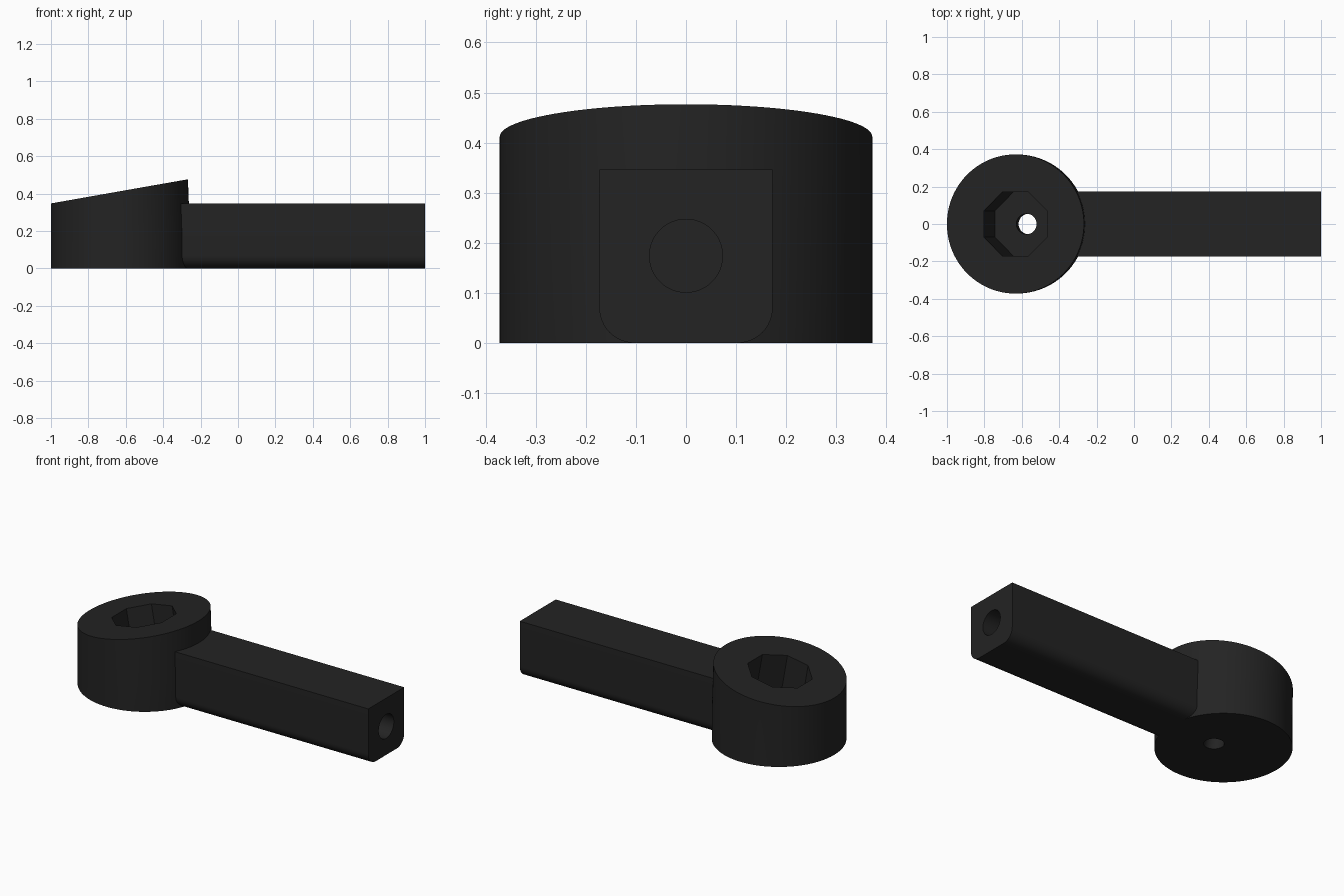
import bpy
import bmesh
from math import radians, sin, cos, pi
from mathutils import Matrix, Vector

cube = bpy.data.objects.get("Cube")
if cube:
    bpy.data.objects.remove(cube, do_unlink=True)

# Single near-black plastic
black = bpy.data.materials.new("black_plastic")
black.use_nodes = True
colour = (0.017, 0.017, 0.017, 1)
black.diffuse_color = colour
black.node_tree.nodes["Principled BSDF"].inputs["Base Color"].default_value = colour

TILT = Matrix.Rotation(radians(-10), 4, "Y")
RADIUS = 0.372
TOP = Vector((-0.634, 0, 0.412))


def loft(name, rings):
    """Closed solid skinned through rings of equal point count."""
    bm = bmesh.new()
    loops = [[bm.verts.new(p) for p in ring] for ring in rings]
    n = len(loops[0])
    for a, b in zip(loops, loops[1:]):
        for i in range(n):
            j = (i + 1) % n
            bm.faces.new((a[i], a[j], b[j], b[i]))
    bm.faces.new(loops[0][::-1])
    bm.faces.new(loops[-1])
    bmesh.ops.recalc_face_normals(bm, faces=bm.faces)
    mesh = bpy.data.meshes.new(name)
    bm.to_mesh(mesh)
    bm.free()
    mesh.materials.append(black)
    obj = bpy.data.objects.new(name, mesh)
    bpy.context.collection.objects.link(obj)
    return obj


def circle(radius, matrix, sides=96, offset=0.0):
    angles = [2 * pi * (i + offset) / sides for i in range(sides)]
    return [matrix @ Vector((radius * cos(a), radius * sin(a), 0)) for a in angles]


def prism(name, radius, frame, low, high, sides=48, offset=0.0):
    return loft(name, [circle(radius, frame @ Matrix.Translation((0, 0, h)), sides, offset)
                       for h in (low, high)])


def cut(obj, cutter):
    mod = obj.modifiers.new("cut", "BOOLEAN")
    mod.operation = "DIFFERENCE"
    mod.solver = "EXACT"
    mod.object = cutter
    bpy.context.view_layer.objects.active = obj
    bpy.ops.object.modifier_apply(modifier=mod.name)
    bpy.data.objects.remove(cutter, do_unlink=True)


def smooth(obj):
    bpy.ops.object.select_all(action="DESELECT")
    obj.select_set(True)
    bpy.context.view_layer.objects.active = obj
    bpy.ops.object.shade_smooth_by_angle(angle=radians(30))


# Round head with a sloping top
top_frame = Matrix.Translation(TOP) @ TILT
head = loft("head", [
    circle(RADIUS, Matrix.Translation((-0.628, 0, 0))),
    circle(RADIUS, Matrix.Translation((-0.628, 0, 0.165))),
    circle(RADIUS, top_frame),
])

# Octagonal socket and drain hole, both square to the sloping top
cut(head, prism("socket_cutter", 0.171 / cos(pi / 8), top_frame, -0.34, 0.1, 8, 0.5))
cut(head, prism("hole_cutter", 0.055, top_frame, -0.6, -0.2))
smooth(head)

# Arm: square bar with rounded lower edges, ending inside the head wall
HALF, HEIGHT, ROUND = 0.173, 0.346, 0.07
corner = [(HALF - ROUND + ROUND * sin(a), ROUND - ROUND * cos(a))
          for a in (pi / 2 * i / 12 for i in range(13))]
right_side = corner + [(HALF, HEIGHT)]
section = right_side + [(-y, z) for y, z in reversed(right_side)]
arm = loft("arm", [[Vector((x, y, z)) for y, z in section] for x in (-0.33, 1)])

# Blind bore in the end of the arm
bore_frame = Matrix.Translation((1, 0, 0.174)) @ Matrix.Rotation(pi / 2, 4, "Y")
cut(arm, prism("bore_cutter", 0.073, bore_frame, -0.5, 0.1))
smooth(arm)
